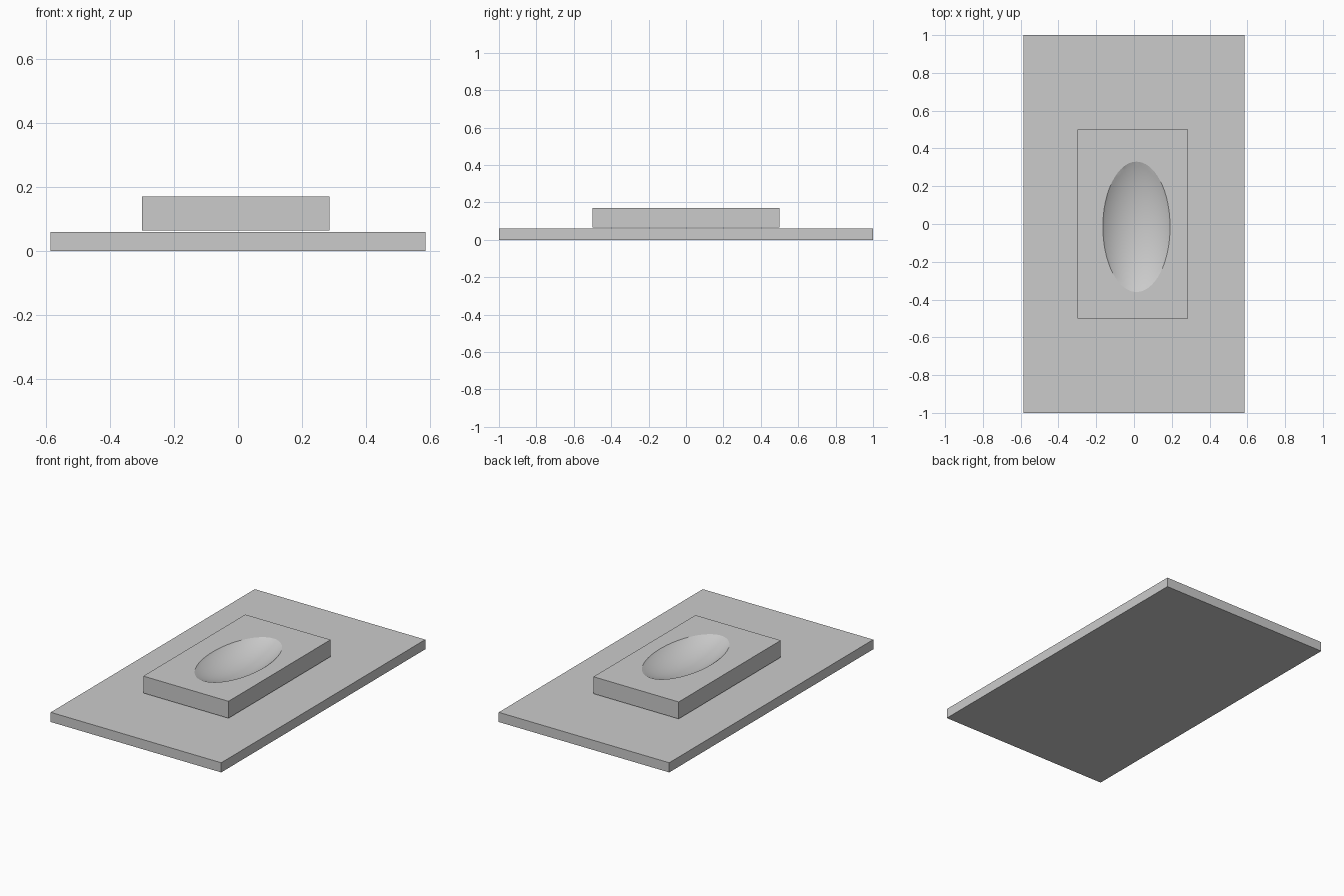
import bpy
import math

cube = bpy.data.objects.get("Cube")
if cube:
    bpy.data.objects.remove(cube, do_unlink=True)

GREY = (0.6, 0.6, 0.6, 1.0)
grey = bpy.data.materials.new("plain grey")
grey.use_nodes = True
grey.diffuse_color = GREY
grey.node_tree.nodes["Principled BSDF"].inputs["Base Color"].default_value = GREY


def make_slab(name, low, high):
    """Box spanning two opposite corners."""
    centre = [(a + b) / 2 for a, b in zip(low, high)]
    bpy.ops.mesh.primitive_cube_add(size=1, location=centre)
    slab = bpy.context.object
    slab.name = name
    slab.scale = [b - a for a, b in zip(low, high)]
    bpy.ops.object.transform_apply(location=False, rotation=False, scale=True)
    slab.data.materials.append(grey)
    return slab


# Wide base plate and the raised block floating just above it
base_plate = make_slab("base_plate", (-0.585, -1, 0), (0.585, 1, 0.06))
block_top = 0.17
block = make_slab("raised_block", (-0.30, -0.5, 0.065), (0.285, 0.5, block_top))

# Oval bowl sunk into the block: the lower cap of a stretched sphere
rim_x, rim_y, depth = 0.178, 0.345, 0.065
cap = math.radians(45)
radius_z = depth / (1 - math.cos(cap))
bpy.ops.mesh.primitive_uv_sphere_add(
    segments=64, ring_count=48, radius=1,
    location=(0.013, -0.015, block_top - depth + radius_z))
cutter = bpy.context.object
cutter.name = "bowl_cutter"
cutter.hide_render = True
cutter.scale = (rim_x / math.sin(cap), rim_y / math.sin(cap), radius_z)
bpy.ops.object.transform_apply(location=False, rotation=False, scale=True)
cutter.data.materials.append(grey)

cut = block.modifiers.new("bowl", 'BOOLEAN')
cut.operation = 'DIFFERENCE'
cut.solver = 'EXACT'
cut.object = cutter

bpy.ops.object.select_all(action='DESELECT')
block.select_set(True)
bpy.context.view_layer.objects.active = block
bpy.ops.object.modifier_apply(modifier=cut.name)
bpy.data.objects.remove(cutter, do_unlink=True)

# Smooth bowl with a crisp rim
bpy.ops.object.shade_smooth_by_angle(angle=math.radians(15))
